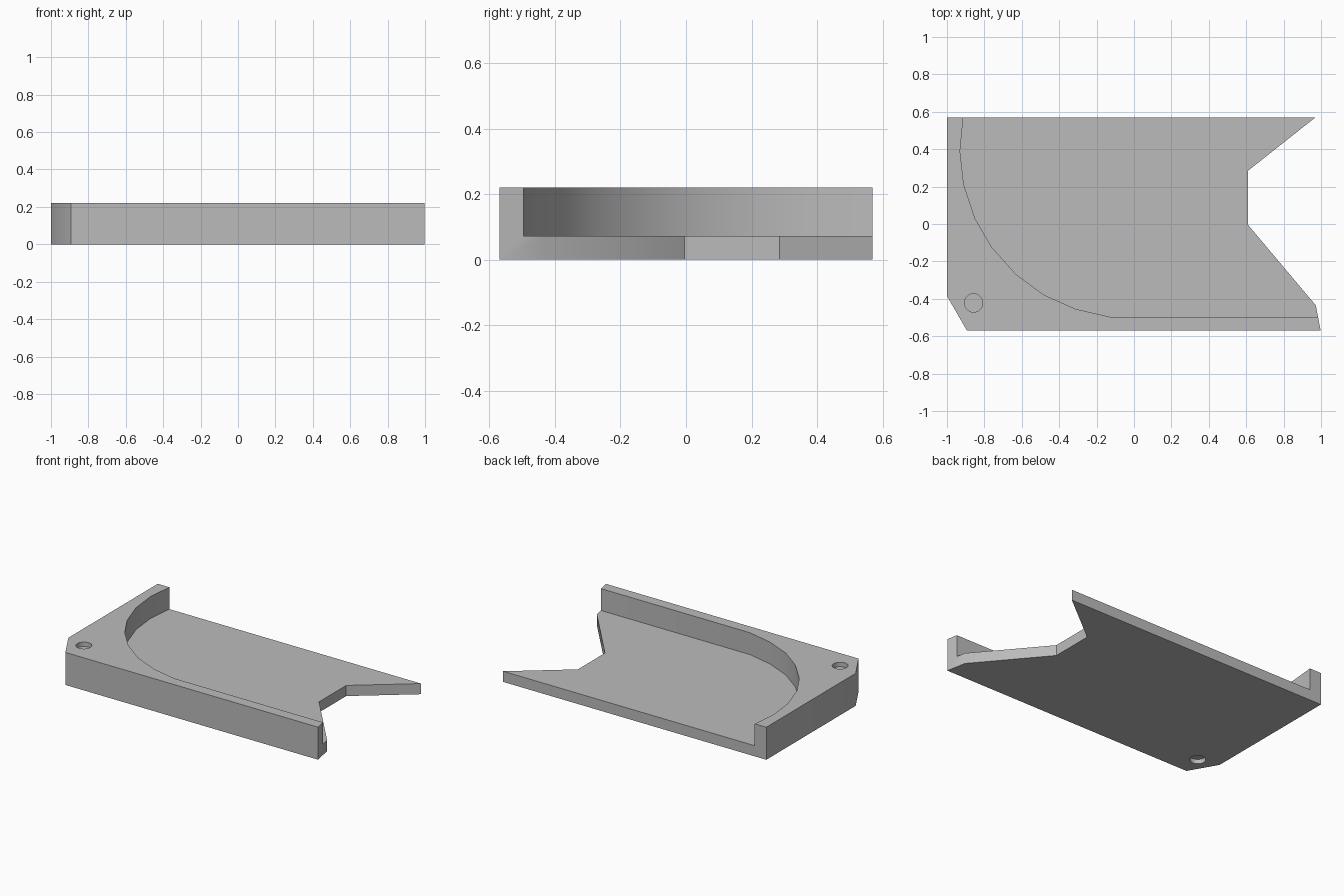
import bpy
import bmesh
import math

old = bpy.data.objects.get("Cube")
if old:
    bpy.data.objects.remove(old, do_unlink=True)

HEIGHT, FLOOR = 0.22, 0.072

grey = bpy.data.materials.new("plain grey")
grey.use_nodes = True
colour = (0.5, 0.5, 0.5, 1)
grey.diffuse_color = colour
grey.node_tree.nodes["Principled BSDF"].inputs["Base Color"].default_value = colour


def prism(name, outline, bottom, top):
    """Extrude a flat outline between two heights."""
    bm = bmesh.new()
    face = bm.faces.new([bm.verts.new((x, y, bottom)) for x, y in outline])
    side = bmesh.ops.extrude_face_region(bm, geom=[face])["geom"]
    for v in side:
        if isinstance(v, bmesh.types.BMVert):
            v.co.z = top
    bmesh.ops.recalc_face_normals(bm, faces=bm.faces[:])
    mesh = bpy.data.meshes.new(name)
    bm.to_mesh(mesh)
    bm.free()
    mesh.materials.append(grey)
    obj = bpy.data.objects.new(name, mesh)
    bpy.context.collection.objects.link(obj)
    return obj


def cut(target, cutter):
    """Subtract the cutter and discard it."""
    cutter.hide_render = True
    mod = target.modifiers.new("cut", 'BOOLEAN')
    mod.operation = 'DIFFERENCE'
    mod.solver = 'EXACT'
    mod.object = cutter
    bpy.context.view_layer.objects.active = target
    bpy.ops.object.modifier_apply(modifier=mod.name)
    bpy.data.objects.remove(cutter, do_unlink=True)


# Outer block with chamfered corner and notched end
tray = prism("tray_corner", [
    (-1, 0.57), (-1, -0.385), (-0.893, -0.57), (0.998, -0.57), (0.972, -0.435),
    (0.61, -0.005), (0.61, 0.285), (0.97, 0.57)], 0, HEIGHT)

# Recess with a curved wall, open at the back and the notched end
recess = prism("recess_cutter", [
    (-0.91, 0.8), (-0.913, 0.57), (-0.93, 0.39), (-0.91, 0.21), (-0.85, 0.03), (-0.76, -0.125),
    (-0.63, -0.27), (-0.48, -0.38), (-0.31, -0.455), (-0.13, -0.496),
    (1.2, -0.496), (1.2, 0.8)], FLOOR, HEIGHT + 0.1)
cut(tray, recess)

# Shallow round sockets above and below the corner
ring = [(-0.858 + 0.049 * math.cos(a * math.tau / 24),
         -0.422 + 0.049 * math.sin(a * math.tau / 24)) for a in range(24)]
cut(tray, prism("top_socket_cutter", ring, HEIGHT - 0.03, HEIGHT + 0.1))
cut(tray, prism("bottom_socket_cutter", ring, -0.1, 0.03))

# Smooth the curved walls, keep corners crisp
bpy.ops.object.select_all(action='DESELECT')
tray.select_set(True)
bpy.context.view_layer.objects.active = tray
bpy.ops.object.shade_smooth_by_angle(angle=math.radians(35))
